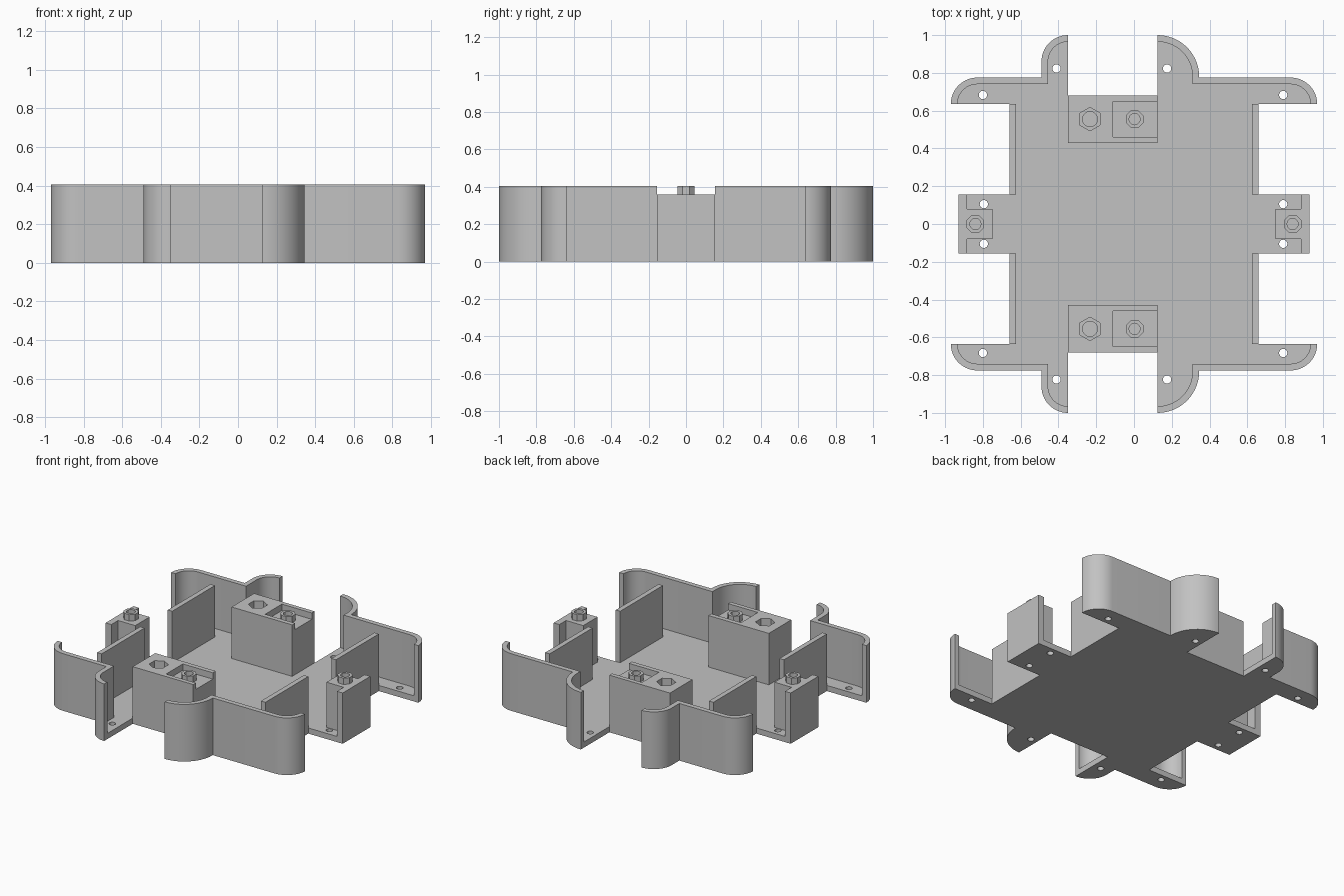
import bpy, bmesh
from math import sin, cos, pi, radians

if "Cube" in bpy.data.objects:
    bpy.data.objects.remove(bpy.data.objects["Cube"])

HEIGHT, FLOOR, WALL, MOUNT = 0.405, 0.04, 0.035, 0.36

grey = bpy.data.materials.new("plain grey")
grey.use_nodes = True
grey.diffuse_color = (0.54, 0.54, 0.54, 1)
grey.node_tree.nodes["Principled BSDF"].inputs["Base Color"].default_value = grey.diffuse_color


def prism(bm, points, z0, z1):
    """Add a closed vertical prism over a 2D outline."""
    face = bm.faces.new([bm.verts.new((x, y, z0)) for x, y in points])
    top = bmesh.ops.extrude_face_region(bm, geom=[face])["geom"]
    verts = [v for v in top if isinstance(v, bmesh.types.BMVert)]
    bmesh.ops.translate(bm, verts=verts, vec=(0, 0, z1 - z0))


def make(name, prisms):
    """Make one object from a list of (outline, bottom, top)."""
    bm = bmesh.new()
    for points, z0, z1 in prisms:
        prism(bm, points, z0, z1)
    bmesh.ops.recalc_face_normals(bm, faces=bm.faces)
    mesh = bpy.data.meshes.new(name)
    bm.to_mesh(mesh)
    bm.free()
    mesh.materials.append(grey)
    ob = bpy.data.objects.new(name, mesh)
    bpy.context.collection.objects.link(ob)
    return ob


def activate(ob):
    bpy.ops.object.select_all(action='DESELECT')
    ob.select_set(True)
    bpy.context.view_layer.objects.active = ob


def cut(ob, *cutter_sets):
    """Subtract groups of prisms from an object."""
    for prisms in cutter_sets:
        cutter = make("cutter", prisms)
        cutter.hide_render = True
        mod = ob.modifiers.new("cut", 'BOOLEAN')
        mod.operation, mod.solver, mod.object = 'DIFFERENCE', 'EXACT', cutter
        activate(ob)
        bpy.ops.object.modifier_apply(modifier=mod.name)
        bpy.data.objects.remove(cutter)


def smooth(ob):
    activate(ob)
    bpy.ops.object.shade_smooth_by_angle(angle=radians(30))


def rect(x0, x1, y0, y1):
    return [(x0, y0), (x1, y0), (x1, y1), (x0, y1)]


def ring(x, y, r, n, turn=0.0):
    return [(x + r * cos(turn + 2 * pi * i / n), y + r * sin(turn + 2 * pi * i / n))
            for i in range(n)]


def quarter(x, y, r, n=14):
    """Quarter arc running from +y round to +x."""
    return [(x + r * sin(pi / 2 * i / n), y + r * cos(pi / 2 * i / n)) for i in range(n + 1)]


def corner_path(neck, radius, inset=0.0):
    return (quarter(neck, 1 - radius, radius - inset)
            + [(neck + radius - inset, 0.775 - inset)]
            + quarter(0.83, 0.635, 0.14 - inset))


def flip(points, sx, sy):
    return [(x * sx, y * sy) for x, y in points]


# Neck position and rounding differ on the left and right
SIDES = {1: ("left", 0.125, 0.22), -1: ("right", 0.35, 0.14)}

# Floor plate with side tabs, end notches and screw holes
outline = []
for sx, ends in ((1, (1, -1)), (-1, (-1, 1))):
    _, neck, radius = SIDES[sx]
    half = ([(neck, 0.68)] + corner_path(neck, radius)
            + [(0.66, 0.635), (0.66, 0.155), (0.93, 0.155)])
    outline += flip(half, sx, ends[0]) + flip(half, sx, ends[1])[::-1]
floor = make("floor_plate", [(outline, 0, FLOOR)])
holes = []
for sy in (1, -1):
    for x, y in ((-0.8, 0.683), (0.79, 0.683), (-0.41, 0.823),
                 (0.175, 0.823), (-0.795, 0.105), (0.79, 0.105)):
        holes.append((ring(x, y * sy, 0.022, 16), -0.1, 0.1))
cut(floor, holes)
smooth(floor)

for sx, (side, neck, radius) in SIDES.items():
    for sy, end in ((1, "back"), (-1, "front")):
        # Curved corner wall
        path = corner_path(neck, radius) + corner_path(neck, radius, WALL)[::-1]
        smooth(make(f"{end}_{side}_corner_wall", [(flip(path, sx, sy), FLOOR, HEIGHT)]))
        # Straight side wall
        wall = flip(rect(0.625, 0.66, 0.155, 0.635), sx, sy)
        make(f"{end}_{side}_side_wall", [(wall, FLOOR, HEIGHT)])

    # Side mount: outer plate with a post behind it
    tee = [(0.93, -0.155), (0.93, 0.155), (0.885, 0.155), (0.885, 0.08),
           (0.75, 0.08), (0.75, -0.08), (0.885, -0.08), (0.885, -0.155)]
    make(f"{side}_mount", [(flip(tee, sx, 1), FLOOR, MOUNT)])
    stud = make(f"{side}_mount_stud", [(ring(0.84 * sx, 0, 0.05, 8, pi / 8), MOUNT, HEIGHT)])
    cut(stud, [(ring(0.84 * sx, 0, 0.03, 12), MOUNT + 0.005, 0.5)])

# End blocks with a nut socket and an open pocket holding a stud
for sy, end in ((1, "back"), (-1, "front")):
    y = 0.555 * sy
    block = make(f"{end}_block", [(flip(rect(-0.35, 0.125, 0.428, 0.68), 1, sy), FLOOR, HEIGHT)])
    cut(block,
        [(rect(-0.11, 0.2, y - 0.094, y + 0.094), MOUNT, 0.5)],
        [(ring(-0.233, y, 0.062, 6, pi / 6), 0.3, 0.5)],
        [(ring(-0.233, y, 0.04, 16), 0.2, 0.5)])
    stud = make(f"{end}_block_stud", [(ring(0.003, y, 0.05, 8, pi / 8), MOUNT, HEIGHT)])
    cut(stud, [(ring(0.003, y, 0.03, 12), MOUNT + 0.005, 0.5)])
